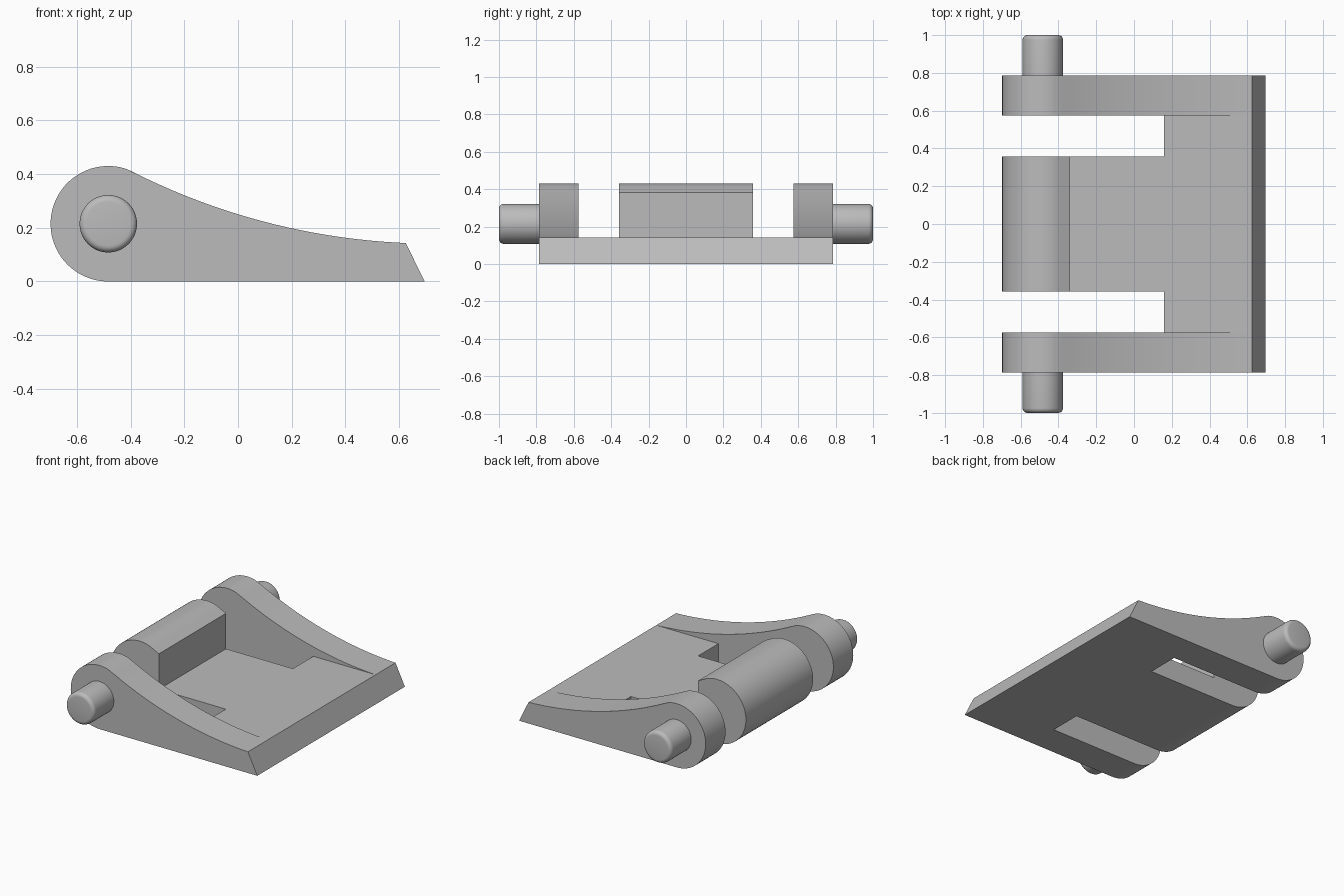
import bpy, bmesh, math
from mathutils import Matrix

cube = bpy.data.objects.get("Cube")
if cube:
    bpy.data.objects.remove(cube, do_unlink=True)

# Single grey plastic
grey = bpy.data.materials.new("grey plastic")
grey.use_nodes = True
colour = (0.5, 0.5, 0.5, 1)
grey.diffuse_color = colour
grey.node_tree.nodes["Principled BSDF"].inputs["Base Color"].default_value = colour

# Main dimensions
HINGE_X, HINGE_Z, HINGE_R = -0.483, 0.215, 0.215
SLOT_X, PLATE_Z = 0.16, 0.143
TIP_TOP, TIP_BOTTOM = 0.625, 0.695
ARM_OUT, ARM_IN, BARREL_Y = 0.787, 0.575, 0.358
SWEEP_X, SWEEP_Z, SWEEP_R = 0.729, 2.628, 2.487
SHOULDER = -0.42


def sweep(x):
    """Height of the concave upper edge."""
    return SWEEP_Z - math.sqrt(SWEEP_R ** 2 - (x - SWEEP_X) ** 2)


def knuckle(steps=40):
    """Round rear end, from the bottom around to the shoulder."""
    start = -math.pi / 2
    end = -math.pi * 2 + math.acos((SHOULDER - HINGE_X) / HINGE_R)
    angles = [start + (end - start) * i / steps for i in range(steps + 1)]
    return [(HINGE_X + HINGE_R * math.cos(a), HINGE_Z + HINGE_R * math.sin(a))
            for a in angles]


def curve(x0, x1, steps):
    return [(x, sweep(x)) for x in
            (x0 + (x1 - x0) * i / steps for i in range(1, steps + 1))]


def finish(obj):
    bpy.ops.object.select_all(action="DESELECT")
    obj.select_set(True)
    bpy.context.view_layer.objects.active = obj
    bpy.ops.object.shade_smooth_by_angle(angle=math.radians(25))


def make_object(name, bm):
    bmesh.ops.recalc_face_normals(bm, faces=bm.faces)
    mesh = bpy.data.meshes.new(name)
    bm.to_mesh(mesh)
    bm.free()
    mesh.materials.append(grey)
    obj = bpy.data.objects.new(name, mesh)
    bpy.context.collection.objects.link(obj)
    return obj


def extrude_profile(name, profile, y0, y1):
    bm = bmesh.new()
    face = bm.faces.new([bm.verts.new((x, y0, z)) for x, z in profile])
    result = bmesh.ops.extrude_face_region(bm, geom=[face])
    verts = [v for v in result["geom"] if isinstance(v, bmesh.types.BMVert)]
    bmesh.ops.translate(bm, verts=verts, vec=(0, y1 - y0, 0))
    return make_object(name, bm)


# Full-width front plate with sloping lip
tip = [(TIP_TOP, PLATE_Z), (TIP_BOTTOM, 0)]
body = extrude_profile("hinge_plate",
                       [(SLOT_X, 0), (SLOT_X, PLATE_Z)] + tip, -ARM_OUT, ARM_OUT)

# Central barrel with its flat tongue
barrel_end = -0.34
barrel = extrude_profile(
    "barrel",
    knuckle() + curve(SHOULDER, barrel_end, 4)
    + [(barrel_end, PLATE_Z), (TIP_TOP, PLATE_Z), (TIP_BOTTOM, 0)],
    -BARREL_Y, BARREL_Y)
parts = [barrel]

# Curved side arms
arm_profile = knuckle() + curve(SHOULDER, TIP_TOP, 24)[:-1] + tip
for side, sign in (("left", 1), ("right", -1)):
    parts.append(extrude_profile(side + "_arm", arm_profile,
                                 sign * ARM_IN, sign * ARM_OUT))

# Fuse the parts into one solid body
for part in parts:
    mod = body.modifiers.new("union " + part.name, "BOOLEAN")
    mod.operation = "UNION"
    mod.solver = "EXACT"
    mod.object = part
bpy.context.view_layer.update()
fused = bpy.data.meshes.new_from_object(
    body.evaluated_get(bpy.context.evaluated_depsgraph_get()))
body.modifiers.clear()
body.data = fused
for part in parts:
    bpy.data.objects.remove(part, do_unlink=True)
finish(body)

# Hinge pins with rounded outer rims
PIN_R, PIN_END, PIN_ROOT = 0.107, 1.0, 0.75
for name, sign in (("back_pin", 1), ("front_pin", -1)):
    bm = bmesh.new()
    middle = sign * (PIN_END + PIN_ROOT) / 2
    bmesh.ops.create_cone(
        bm, cap_ends=True, segments=48, radius1=PIN_R, radius2=PIN_R,
        depth=PIN_END - PIN_ROOT,
        matrix=Matrix.Translation((HINGE_X, middle, HINGE_Z))
        @ Matrix.Rotation(math.pi / 2, 4, "X"))
    rim = [e for e in bm.edges
           if all(abs(v.co.y) > PIN_END - 0.01 for v in e.verts)]
    bmesh.ops.bevel(bm, geom=rim, offset=0.025, segments=5,
                    profile=0.5, affect="EDGES")
    finish(make_object(name, bm))
